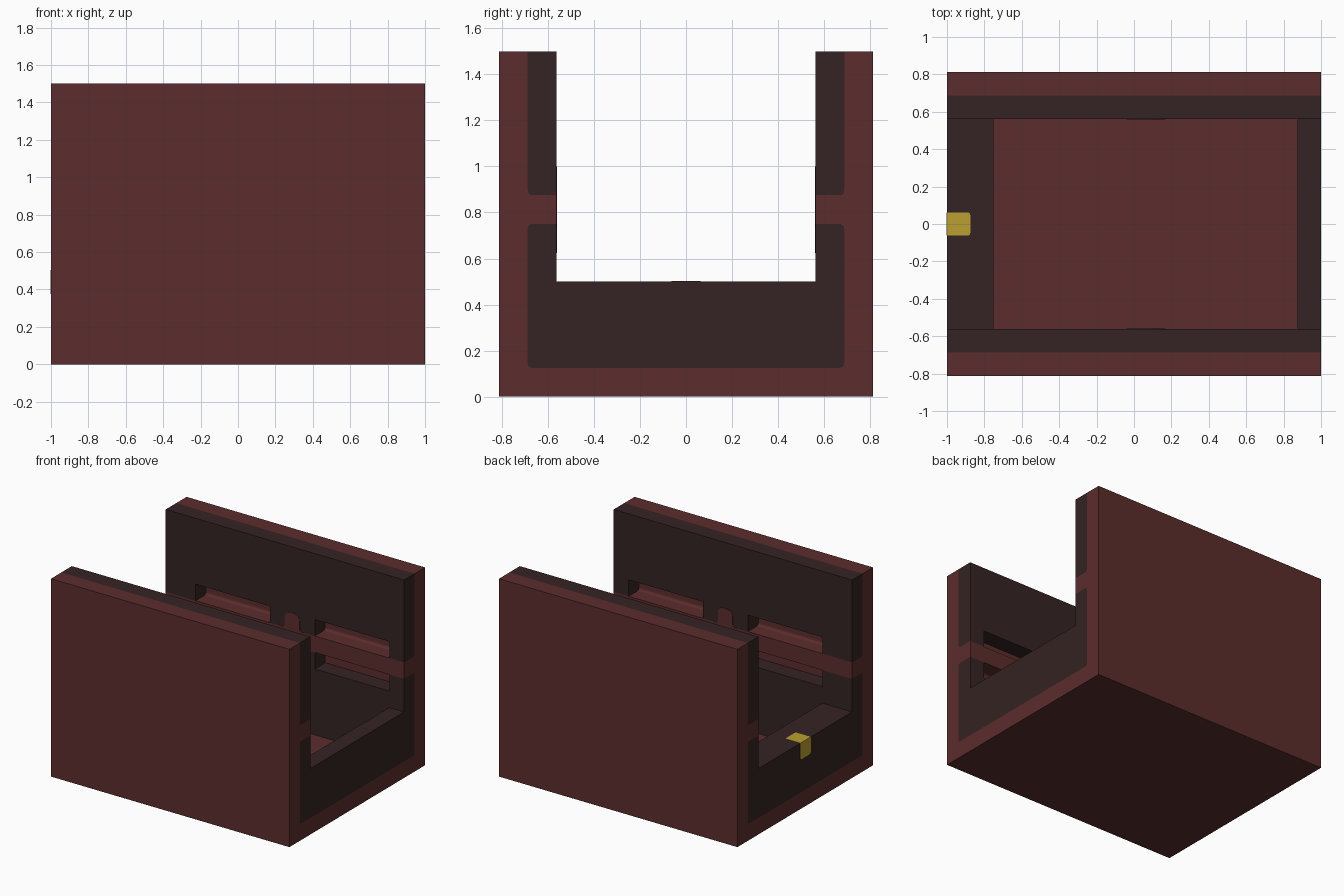
import bpy, bmesh
from mathutils import Vector

cube = bpy.data.objects.get("Cube")
if cube:
    bpy.data.objects.remove(cube, do_unlink=True)


def material(name, rgb):
    m = bpy.data.materials.new(name)
    m.use_nodes = True
    m.diffuse_color = (*rgb, 1)
    m.node_tree.nodes["Principled BSDF"].inputs["Base Color"].default_value = (*rgb, 1)
    return m


red = material("brick red", (0.107, 0.026, 0.026))
dark = material("dark brown", (0.036, 0.017, 0.017))
gold = material("gold", (0.49, 0.342, 0.032))


def rounded(points, steps=4):
    """Round each corner given as (u, v, radius); plain (u, v) stays sharp."""
    out = []
    for i, p in enumerate(points):
        c = Vector(p[:2])
        if len(p) == 2:
            out.append(c)
            continue
        before = Vector(points[i - 1][:2]) - c
        after = Vector(points[(i + 1) % len(points)][:2]) - c
        a, b = c + before.normalized() * p[2], c + after.normalized() * p[2]
        for k in range(steps + 1):
            t = k / steps
            out.append(a * (1 - t) ** 2 + c * 2 * t * (1 - t) + b * t * t)
    return out


def prism(name, points, axis, lo, hi, mat):
    """Extrude a profile along x (profile in y, z) or along y (profile in x, z)."""
    def place(p, d):
        return (d, p.x, p.y) if axis == "x" else (p.x, d, p.y)
    bm = bmesh.new()
    face = bm.faces.new([bm.verts.new(place(p, lo)) for p in rounded(points)])
    new = bmesh.ops.extrude_face_region(bm, geom=[face])["geom"]
    shift = Vector(place(Vector((0, 0)), hi - lo))
    bmesh.ops.translate(bm, vec=shift, verts=[g for g in new if isinstance(g, bmesh.types.BMVert)])
    bmesh.ops.recalc_face_normals(bm, faces=bm.faces)
    mesh = bpy.data.meshes.new(name)
    bm.to_mesh(mesh)
    bm.free()
    mesh.materials.append(mat)
    ob = bpy.data.objects.new(name, mesh)
    bpy.context.collection.objects.link(ob)
    return ob


def rect(u0, u1, v0, v1):
    return [(u0, v0), (u1, v0), (u1, v1), (u0, v1)]


OUT, MID, INN = 0.8125, 0.6875, 0.5625      # wall depths in y
FLOOR, RAIL0, RAIL1, TOP = 0.125, 0.75, 0.875, 1.5
R = 0.022
SLOTS = [(-0.75, -0.125), (0.25, 0.875)]
SLOT0, SLOT1 = 0.625, 1.0

# Outer shell: floor, two side walls and their inner rails in one section
half = [(OUT, 0), (OUT, TOP), (MID, TOP), (MID, RAIL1, R), (INN, RAIL1),
        (INN, RAIL0), (MID, RAIL0, R), (MID, FLOOR, R)]
other = [(-p[0], *p[1:]) for p in reversed(half)]
prism("outer_shell", half + other, "x", -1, 1, red)

# Dark linings above and below each rail, with slots cut through to the shell
for side, s in (("back", 1), ("front", -1)):
    upper = prism(side + "_upper_lining",
                  [(s * INN, RAIL1), (s * MID, RAIL1, R), (s * MID, TOP), (s * INN, TOP)],
                  "x", -1, 1, dark)
    lower = prism(side + "_lower_lining",
                  [(s * INN, FLOOR), (s * MID, FLOOR, R), (s * MID, RAIL0, R), (s * INN, RAIL0)],
                  "x", -1, 1, dark)
    for x0, x1 in SLOTS:
        cutter = prism("slot_cutter", rect(x0, x1, SLOT0, SLOT1), "y",
                       min(s * 0.5, s * 0.75), max(s * 0.5, s * 0.75), dark)
        cutter.hide_render = True
        for ob in (upper, lower):
            mod = ob.modifiers.new("slot", "BOOLEAN")
            mod.operation, mod.solver, mod.object = "DIFFERENCE", "EXACT", cutter
            bpy.context.view_layer.update()
            deps = bpy.context.evaluated_depsgraph_get()
            cut = bpy.data.meshes.new_from_object(ob.evaluated_get(deps))
            ob.modifiers.clear()
            ob.data = cut
        bpy.data.objects.remove(cutter, do_unlink=True)

    # Rounded upright tab crossing the rail between the slots
    w, f = 0.125, 0.04
    arch = [(-f, RAIL1), (0, RAIL1, R), (0, SLOT1, 0.05), (w, SLOT1, 0.05),
            (w, RAIL1, R), (w + f, RAIL1)]
    under = [(p[0], RAIL0 + RAIL1 - p[1], *p[2:]) for p in reversed(arch)]
    ends = sorted((s * (INN - 0.003), s * (INN + 0.004)))
    prism(side + "_rail_tab", arch + under, "y", *ends, red)

# Low end walls around the pit
prism("left_end_wall", rect(-INN, INN, FLOOR, 0.5), "x", 0.875, 1, dark)
prism("right_end_wall", rect(-INN, INN, FLOOR, 0.5), "x", -1, -0.75, dark)

# Latch wrapped over the thick end wall, almost flush
h = 0.0625
latch = prism("latch", rect(-h, h, 0.375, 0.503), "x", -1.003, -0.875, gold)
bm = bmesh.new()
bm.from_mesh(latch.data)


def along(edge, axis, low_axis, low):
    a, b = (v.co for v in edge.verts)
    return abs(a[axis] - b[axis]) > 0.1 and all(abs(p[low_axis] - low) < 0.001 for p in (a, b))


corners = [e for e in bm.edges if along(e, 2, 0, -0.875) or along(e, 0, 2, 0.375)]
bmesh.ops.bevel(bm, geom=corners, offset=0.015, segments=3, profile=0.5, affect="EDGES")
bm.to_mesh(latch.data)
bm.free()
